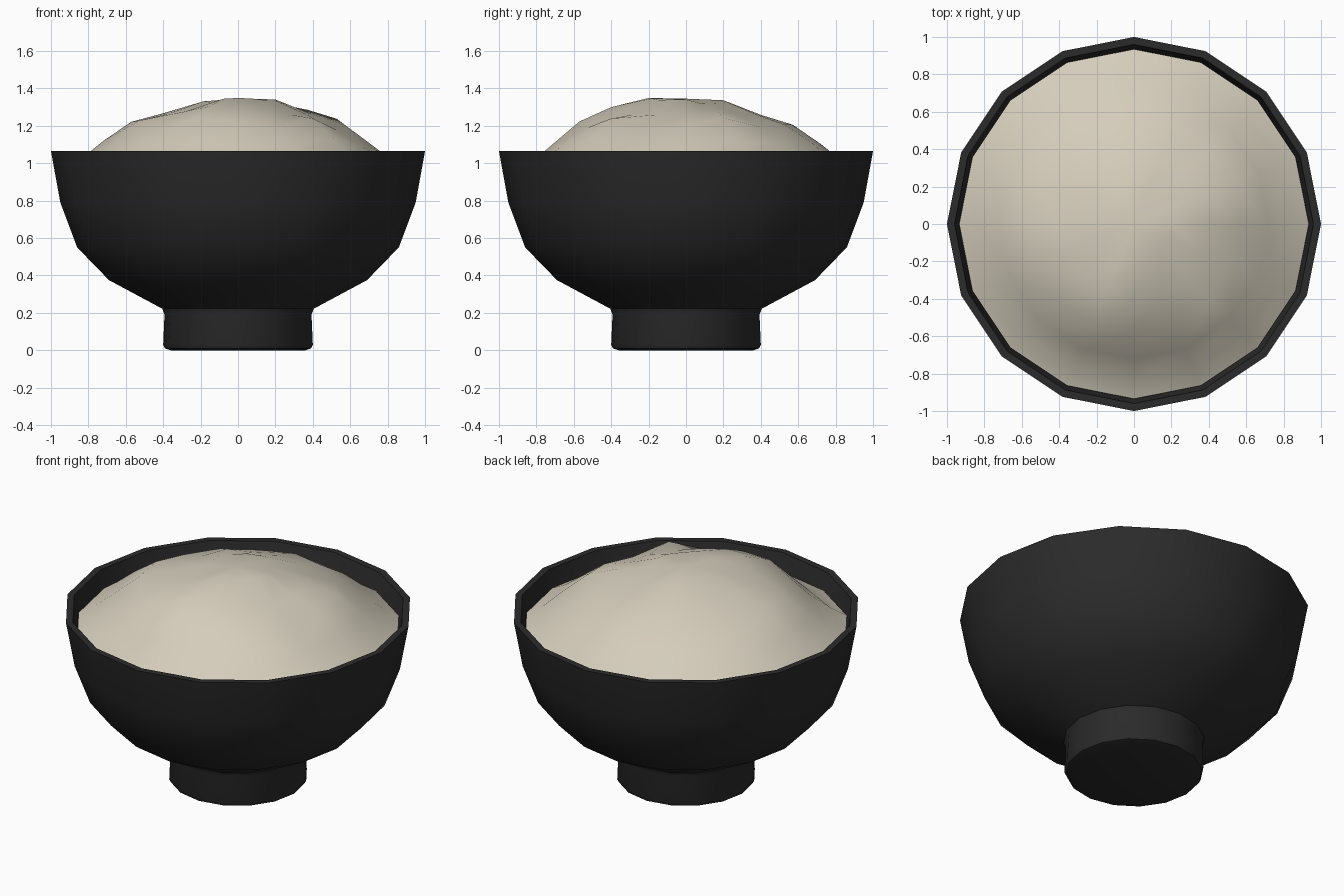
import bpy, bmesh, math, random

if "Cube" in bpy.data.objects:
    bpy.data.objects.remove(bpy.data.objects["Cube"])

random.seed(4)
SEG = 16


def material(name, rgb):
    m = bpy.data.materials.new(name)
    m.diffuse_color = (*rgb, 1)
    m.use_nodes = True
    m.node_tree.nodes["Principled BSDF"].inputs["Base Color"].default_value = m.diffuse_color
    return m


def lathe(name, rings, mat, height=None, angle=35):
    """Skin rings of (radius, z); height(x, y, z) may reshape each point."""
    bm = bmesh.new()
    loops = []
    for r, z in rings:
        pts = [(0, 0)] if r == 0 else [
            (r * math.cos(2 * math.pi * i / SEG), r * math.sin(2 * math.pi * i / SEG))
            for i in range(SEG)]
        loops.append([bm.verts.new((x, y, height(x, y, z) if height else z)) for x, y in pts])
    for a, b in zip(loops, loops[1:]):
        for i in range(SEG):
            j = (i + 1) % SEG
            if len(a) == 1:
                bm.faces.new((a[0], b[j], b[i]))
            elif len(b) == 1:
                bm.faces.new((a[i], a[j], b[0]))
            else:
                bm.faces.new((a[i], a[j], b[j], b[i]))
    me = bpy.data.meshes.new(name)
    bm.to_mesh(me)
    bm.free()
    me.materials.append(mat)
    ob = bpy.data.objects.new(name, me)
    bpy.context.collection.objects.link(ob)
    bpy.ops.object.select_all(action='DESELECT')
    ob.select_set(True)
    bpy.context.view_layer.objects.active = ob
    bpy.ops.object.shade_smooth_by_angle(angle=math.radians(angle))
    return ob


black = material("black_glaze", (0.024, 0.024, 0.024))
cream = material("cream_rice", (0.66, 0.61, 0.50))

# Bowl with foot, outer wall, rim and inner wall
lathe("bowl", [
    (0, 0), (0.36, 0), (0.39, 0.01), (0.40, 0.03), (0.393, 0.19), (0.405, 0.222),
    (0.69, 0.375), (0.86, 0.55), (0.95, 0.79), (1.0, 1.065),
    (0.96, 1.065), (0.91, 0.80), (0.82, 0.58), (0.66, 0.42), (0.38, 0.28), (0, 0.26),
], black)

# Uneven heap: bumps are (x, y, width, height)
BUMPS = [(-0.55, -0.12, 0.15, 0.07), (0.50, 0.14, 0.15, 0.06),
         (-0.12, -0.50, 0.22, 0.08), (0.45, -0.42, 0.16, 0.05),
         (-0.35, -0.70, 0.15, -0.05), (0.05, -0.75, 0.16, -0.03),
         (0.20, 0.60, 0.20, 0.03), (0.68, -0.1, 0.14, -0.03)]


def heap(x, y, z):
    r = math.hypot(x, y)
    if 0 < r < 0.9:
        z += sum(h * math.exp(-((x - a) ** 2 + (y - b) ** 2) / w ** 2) for a, b, w, h in BUMPS)
        z += random.uniform(-0.012, 0.012)
    return min(z, 1.35)


# Rice mound, outermost ring tucked against the inner wall
lathe("rice", [(0.935, 0.955), (0.84, 1.015), (0.72, 1.10), (0.57, 1.185),
               (0.40, 1.255), (0.20, 1.33), (0, 1.345)], cream, heap, 70)
